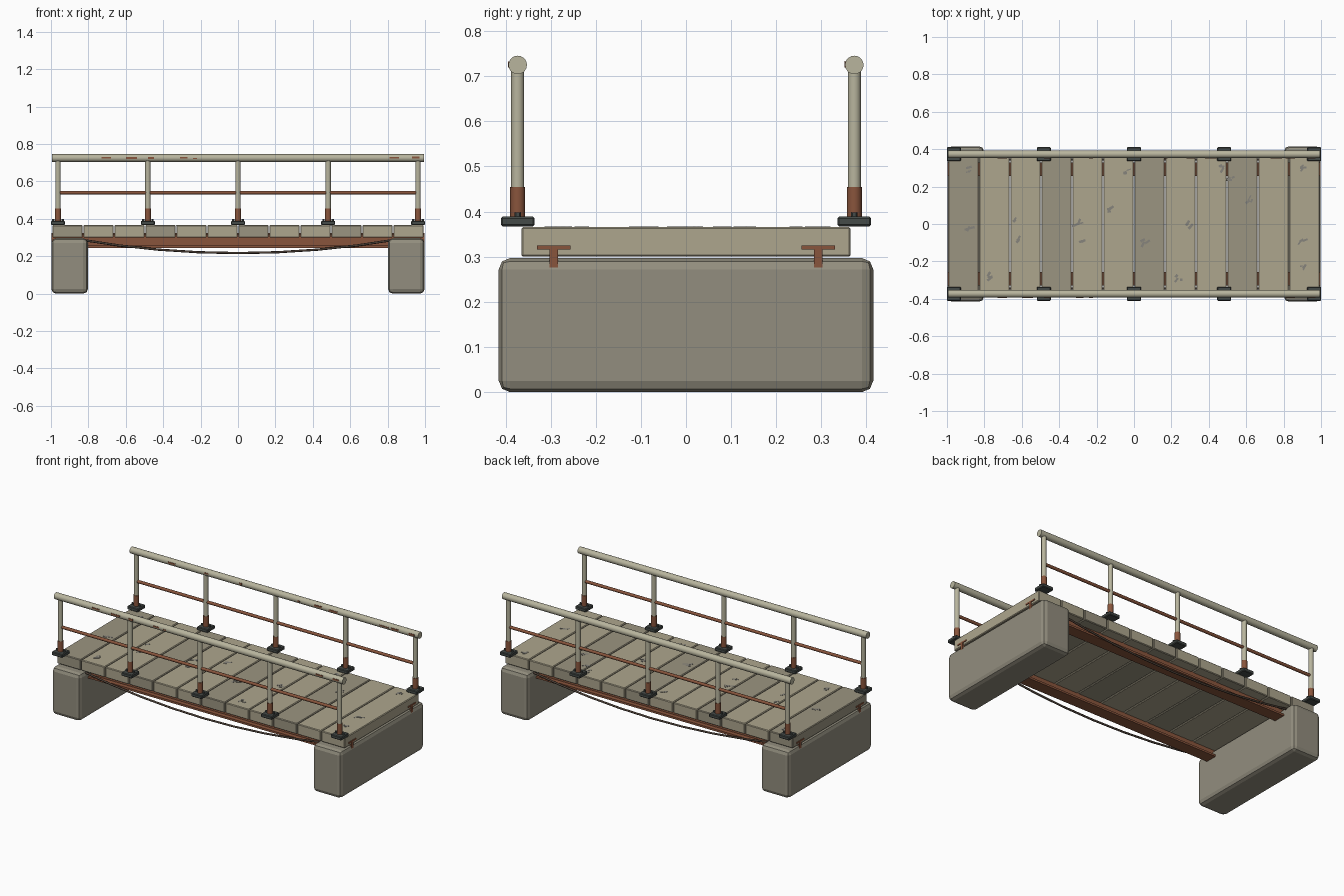
import bpy, bmesh, math, random
from mathutils import Vector, Matrix

if "Cube" in bpy.data.objects:
    bpy.data.objects.remove(bpy.data.objects["Cube"])

random.seed(4)


def mat(name, rgb):
    m = bpy.data.materials.new(name)
    m.diffuse_color = (*rgb, 1)
    m.use_nodes = True
    m.node_tree.nodes["Principled BSDF"].inputs["Base Color"].default_value = m.diffuse_color
    return m


CONCRETE = mat("concrete", (0.29, 0.27, 0.21))
SLAB = mat("slab_light", (0.42, 0.38, 0.27))
SLAB_DARK = mat("slab_dark", (0.33, 0.30, 0.22))
CHIP = mat("chip_grey", (0.24, 0.23, 0.20))
RUST = mat("rust", (0.25, 0.09, 0.045))
CABLE = mat("dark_cable", (0.08, 0.055, 0.04))
PAINT = mat("faded_paint", (0.48, 0.46, 0.34))
IRON = mat("dark_iron", (0.06, 0.07, 0.065))


def finish(bm, name, material, smooth=False):
    me = bpy.data.meshes.new(name)
    bmesh.ops.recalc_face_normals(bm, faces=bm.faces)
    bm.to_mesh(me)
    bm.free()
    me.materials.append(material)
    ob = bpy.data.objects.new(name, me)
    bpy.context.collection.objects.link(ob)
    if smooth:
        bpy.ops.object.select_all(action='DESELECT')
        ob.select_set(True)
        bpy.context.view_layer.objects.active = ob
        bpy.ops.object.shade_smooth_by_angle(angle=math.radians(35))
    return ob


def add_box(bm, centre, size, turn=0):
    m = Matrix.Translation(centre) @ Matrix.Rotation(turn, 4, 'Z') @ Matrix.Diagonal((*size, 1))
    bmesh.ops.create_cube(bm, size=1, matrix=m)


def box(name, centre, size, material, bevel=0, segments=2):
    bm = bmesh.new()
    add_box(bm, centre, size)
    if bevel:
        bmesh.ops.bevel(bm, geom=bm.edges[:], offset=bevel, segments=segments,
                        profile=0.5, affect='EDGES')
    return finish(bm, name, material)


def rod(name, a, b, radius, material, sides=16):
    a, b = Vector(a), Vector(b)
    d = b - a
    m = Matrix.Translation((a + b) / 2) @ d.to_track_quat('Z', 'Y').to_matrix().to_4x4()
    bm = bmesh.new()
    bmesh.ops.create_cone(bm, cap_ends=True, segments=sides, radius1=radius,
                          radius2=radius, depth=d.length, matrix=m)
    return finish(bm, name, material, smooth=True)


# Concrete abutments
for side, s in (("left", -1), ("right", 1)):
    box(f"abutment_{side}", (s * 0.9, 0, 0.1485), (0.195, 0.83, 0.297), CONCRETE, 0.025)

# Deck slabs, every third one darker
N, pitch = 12, 1.988 / 12
for i in range(N):
    x = -0.994 + pitch * (i + 0.5)
    box(f"deck_slab_{i + 1}", (x, 0, 0.333), (pitch - 0.004, 0.73, 0.066),
        SLAB if i % 3 else SLAB_DARK, 0.004, 1)

# Worn chips on the deck surface
spots = [(-.88, .29), (-.88, -.03), (-.77, -.28), (-.63, .02), (-.61, -.08), (-.3, 0),
         (-.27, -.08), (-.12, .08), (-.04, .28), (.06, -.1), (.29, 0), (.24, -.29),
         (.46, .3), (.52, .24), (.62, .13), (.91, .3), (.9, -.09), (.9, -.23)]
bm = bmesh.new()
for x, y in spots:
    for k in range(3):
        add_box(bm, (x + random.uniform(-.015, .015), y + random.uniform(-.015, .015), 0.366),
                (random.uniform(.015, .035), random.uniform(.006, .014), 0.003),
                random.uniform(0, 1.2))
finish(bm, "deck_chips", CHIP)

# I-section beams extruded along x
half = [(0.009, 0.257), (0.037, 0.257), (0.037, 0.245)]
half = [(0.037, 0.325), (0.037, 0.316), (0.009, 0.316)] + half
outline = half + [(-y, z) for y, z in reversed(half)]
for side, s in (("front", -1), ("back", 1)):
    bm = bmesh.new()
    f = bm.faces.new([bm.verts.new((-0.996, s * 0.293 + y, z)) for y, z in outline])
    ext = bmesh.ops.extrude_face_region(bm, geom=[f])
    bmesh.ops.translate(bm, vec=(1.992, 0, 0),
                        verts=[v for v in ext['geom'] if isinstance(v, bmesh.types.BMVert)])
    finish(bm, f"beam_{side}", RUST)

# Sagging cables under the deck edges
for side, s in (("front", -1), ("back", 1)):
    cu = bpy.data.curves.new(f"cable_{side}", 'CURVE')
    cu.dimensions = '3D'
    cu.bevel_depth = 0.006
    cu.bevel_resolution = 2
    cu.use_fill_caps = True
    sp = cu.splines.new('POLY')
    sp.points.add(8)
    for i, p in enumerate(sp.points):
        t = i / 4 - 1
        p.co = (0.85 * t, s * 0.345, 0.217 + 0.073 * t * t, 1)
    cu.materials.append(CABLE)
    bpy.context.collection.objects.link(bpy.data.objects.new(f"cable_{side}", cu))

# Railings: base plates, bolts, posts, rust sleeves, rails
for side, s in (("front", -1), ("back", 1)):
    y = s * 0.373
    for i, x in enumerate((-0.9625, -0.482, 0, 0.482, 0.9625)):
        tag = f"{side}_{i + 1}"
        box(f"post_plate_{tag}", (x, y, 0.378), (0.075, 0.075, 0.022), IRON, 0.004, 1)
        rod(f"post_{tag}", (x, y, 0.38), (x, y, 0.722), 0.0145, PAINT)
        rod(f"post_rust_{tag}", (x, y, 0.386), (x, y, 0.455), 0.0165, RUST)
        for e in (-1, 1):
            rod(f"plate_bolt_{tag}_{e}", (x + e * 0.025, y, 0.386), (x + e * 0.025, y, 0.398),
                0.007, IRON, 6)
    rod(f"top_rail_{side}", (-0.995, y, 0.725), (0.995, y, 0.725), 0.0205, PAINT, 20)
    rod(f"mid_rail_{side}", (-0.9625, y, 0.54), (0.9625, y, 0.54), 0.0095, RUST, 12)

    # Flaked rust patches on the front face of the top rail
    bm = bmesh.new()
    for a, b in ((-.8, -.76), (-.73, -.68), (-.6, -.54), (-.48, -.45), (-.31, -.27),
                 (-.24, -.22), (.05, .07), (.16, .18), (.28, .33), (.38, .44),
                 (.73, .79), (.81, .86), (.93, .97)):
        if random.random() < 0.7:
            add_box(bm, ((a + b) / 2, y - 0.0205, 0.725 + random.uniform(-.002, .003)),
                    (b - a, 0.003, random.uniform(.006, .012)))
    finish(bm, f"top_rail_rust_{side}", RUST)
